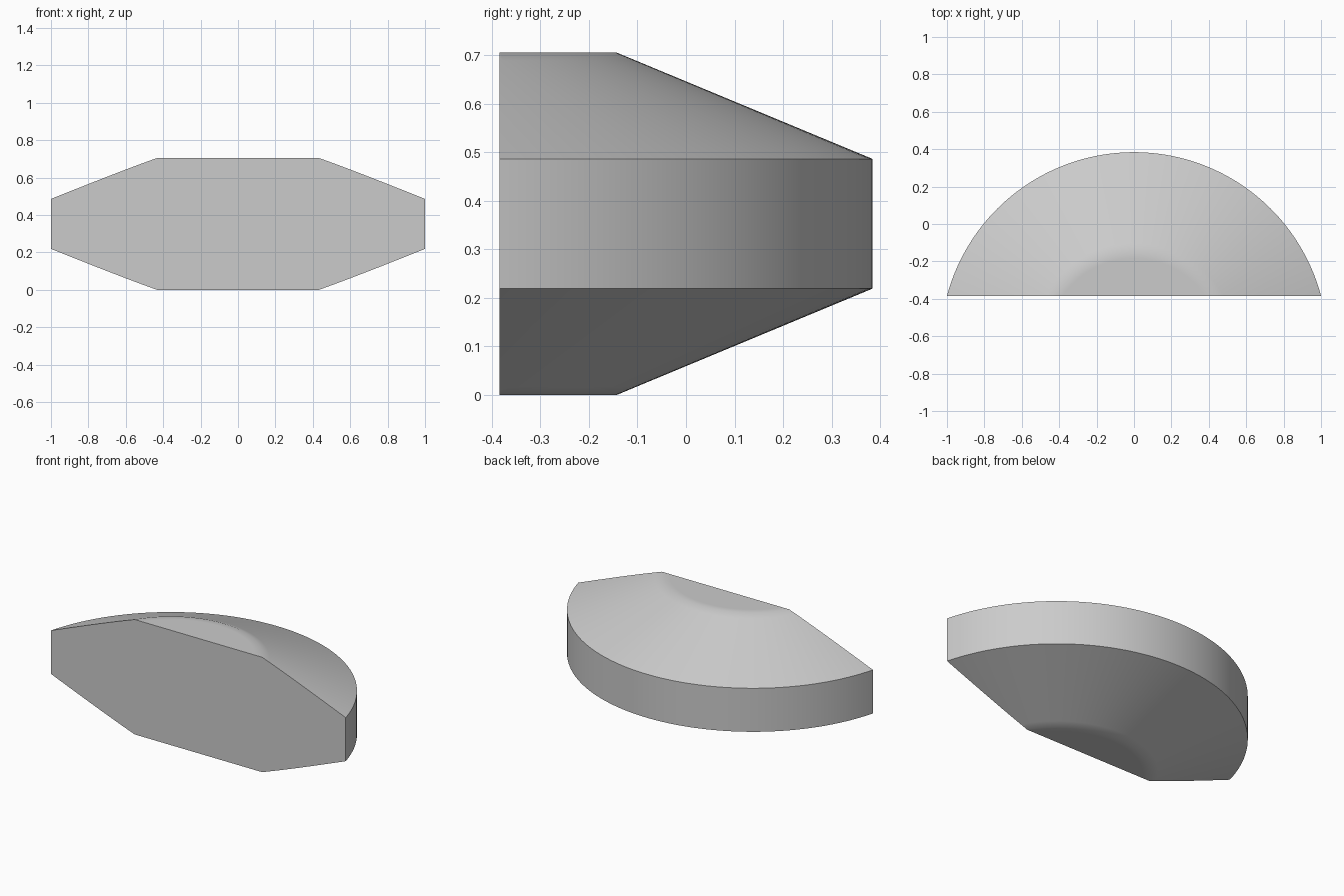
import bpy
import bmesh
from math import pi, radians
from mathutils import Vector

cube = bpy.data.objects.get("Cube")
if cube:
    bpy.data.objects.remove(cube)

HEIGHT = 0.705
FRONT_Y = -0.384
AXIS = Vector((0, -0.651, 0))     # centre of the full disc, ahead of the cut
RIM_R, CAP_R = 1.035, 0.508
RIM_Z = 0.486


def slope_z(r):
    return HEIGHT + (RIM_Z - HEIGHT) * (r - CAP_R) / (RIM_R - CAP_R)


# Upper half profile, with support rings that keep the cap edge softly shaded
upper = [(0.1, HEIGHT), (CAP_R - 0.04, HEIGHT), (CAP_R, HEIGHT),
         (CAP_R + 0.04, slope_z(CAP_R + 0.04)), (RIM_R, RIM_Z)]
profile = upper + [(r, HEIGHT - z) for r, z in reversed(upper)]

# Spin the profile half a turn
bm = bmesh.new()
verts = [bm.verts.new(AXIS + Vector((r, 0, z))) for r, z in profile]
edges = [bm.edges.new(pair) for pair in zip(verts, verts[1:])]
bmesh.ops.spin(bm, geom=verts + edges, cent=AXIS, axis=(0, 0, 1),
               angle=pi, steps=96)

# Slice off the front and close it with one flat face
bmesh.ops.bisect_plane(bm, geom=bm.verts[:] + bm.edges[:] + bm.faces[:],
                       plane_co=(0, FRONT_Y, 0), plane_no=(0, -1, 0),
                       clear_outer=True)
bmesh.ops.remove_doubles(bm, verts=bm.verts[:], dist=0.0001)
rim = [e for e in bm.edges if e.is_boundary]
bmesh.ops.edgeloop_fill(bm, edges=rim)
bmesh.ops.recalc_face_normals(bm, faces=bm.faces[:])

mesh = bpy.data.meshes.new("half_disc_body")
bm.to_mesh(mesh)
bm.free()
body = bpy.data.objects.new("half_disc_body", mesh)
bpy.context.collection.objects.link(body)

# Plain grey surface
grey = bpy.data.materials.new("light_grey")
grey.use_nodes = True
colour = (0.6, 0.6, 0.6, 1)
grey.diffuse_color = colour
grey.node_tree.nodes["Principled BSDF"].inputs["Base Color"].default_value = colour
mesh.materials.append(grey)

# Smooth curves, crisp rim and front edges
bpy.ops.object.select_all(action='DESELECT')
body.select_set(True)
bpy.context.view_layer.objects.active = body
bpy.ops.object.shade_smooth_by_angle(angle=radians(30))
